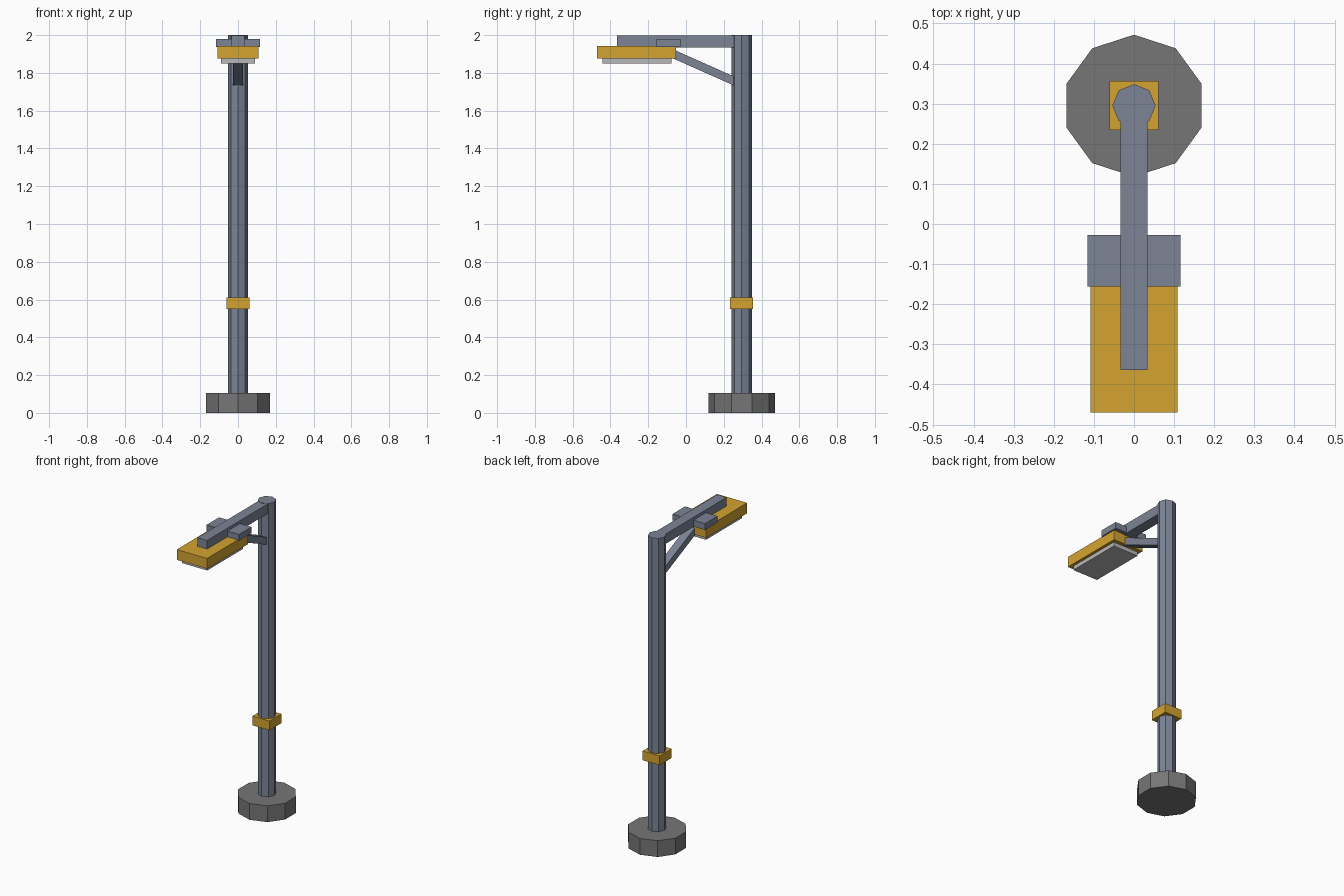
import bpy
import math

if "Cube" in bpy.data.objects:
    bpy.data.objects.remove(bpy.data.objects["Cube"])


def material(name, rgb):
    m = bpy.data.materials.new(name)
    m.diffuse_color = (*rgb, 1)
    m.use_nodes = True
    m.node_tree.nodes["Principled BSDF"].inputs["Base Color"].default_value = m.diffuse_color
    return m


STEEL = material("blue_grey_steel", (0.20, 0.23, 0.30))
YELLOW = material("yellow_paint", (0.65, 0.37, 0.03))
CONCRETE = material("concrete", (0.18, 0.18, 0.18))
LENS = material("lens", (0.48, 0.48, 0.48))
POLE_Y = 0.295


def finish(name, mat):
    ob = bpy.context.object
    ob.name = name
    ob.data.materials.append(mat)
    return ob


def box(name, mat, x, y, z):
    """Box with half-width x, spanning the (min, max) pairs y and z."""
    bpy.ops.mesh.primitive_cube_add(size=1, location=(0, sum(y) / 2, sum(z) / 2))
    ob = finish(name, mat)
    ob.scale = (2 * x, y[1] - y[0], z[1] - z[0])
    return ob


def prism(name, mat, sides, radius, z):
    """Upright prism on the pole axis with a corner facing +y."""
    bpy.ops.mesh.primitive_cylinder_add(vertices=sides, radius=radius, depth=z[1] - z[0],
                                        location=(0, POLE_Y, sum(z) / 2))
    return finish(name, mat)


# Footing, pole and painted band
prism("footing", CONCRETE, 10, 0.177, (0, 0.105))
prism("pole", STEEL, 8, 0.054, (0.09, 2.0))
box("pole_band", YELLOW, 0.061, (0.234, 0.356), (0.55, 0.61))

# Overhanging arm and lamp head
box("arm", STEEL, 0.034, (-0.364, 0.30), (1.935, 1.998))
box("lamp_head", YELLOW, 0.108, (-0.47, -0.052), (1.875, 1.942))
box("lamp_lens", LENS, 0.09, (-0.443, -0.076), (1.849, 1.885))
box("head_clamp", STEEL, 0.116, (-0.156, -0.028), (1.938, 1.979))

# Diagonal brace from pole to lamp head
y0, z0, y1, z1 = 0.265, 1.752, -0.085, 1.908
bpy.ops.mesh.primitive_cube_add(size=1, location=(0, (y0 + y1) / 2, (z0 + z1) / 2))
brace = finish("brace", STEEL)
brace.scale = (0.052, math.hypot(y1 - y0, z1 - z0), 0.044)
brace.rotation_euler.x = math.atan2(z0 - z1, y0 - y1)
